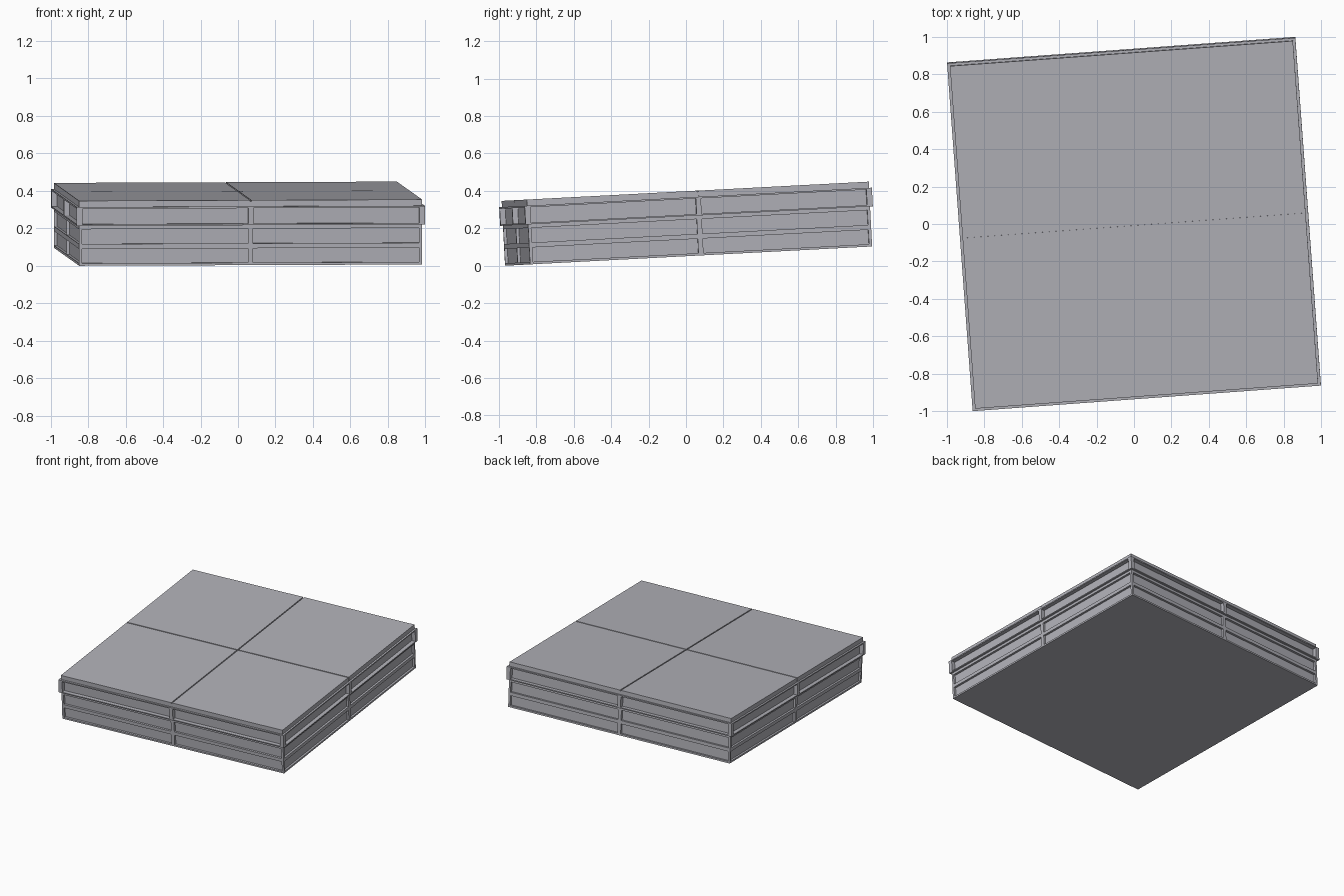
import bpy, bmesh
from math import radians
from mathutils import Matrix, Vector

if "Cube" in bpy.data.objects:
    bpy.data.objects.remove(bpy.data.objects["Cube"])

grey = bpy.data.materials.new("light grey")
grey.use_nodes = True
colour = (0.44, 0.44, 0.48, 1)
grey.diffuse_color = colour
grey.node_tree.nodes["Principled BSDF"].inputs["Base Color"].default_value = colour

CORE, BODY, RIM = 0.902, 0.918, 0.932    # half widths
MID = 0.0135                             # half width of the centre posts
RIM_LOW, RIM_HIGH, TOP = 0.214, 0.314, 0.347
GROOVE, GROOVE_DEPTH = 0.004, 0.006

parts = []


def make_part(name, boxes):
    """Make one object from boxes given as (low corner, high corner)."""
    bm = bmesh.new()
    for low, high in boxes:
        low, high = Vector(low), Vector(high)
        place = Matrix.Translation((low + high) / 2) @ Matrix.Diagonal((*(high - low), 1))
        bmesh.ops.create_cube(bm, size=1, matrix=place)
    mesh = bpy.data.meshes.new(name)
    bm.to_mesh(mesh)
    bm.free()
    mesh.materials.append(grey)
    obj = bpy.data.objects.new(name, mesh)
    bpy.context.collection.objects.link(obj)
    parts.append(obj)


def layer(half, z0, z1):
    return (-half, -half, z0), (half, half, z1)


def posts(half, z0, z1):
    """Corner posts and one centre post on each side."""
    boxes = []
    for s in (-1, 1):
        a, b = sorted((s * CORE, s * half))
        boxes.append(((-MID, a, z0), (MID, b, z1)))
        boxes.append(((a, -MID, z0), (b, MID, z1)))
        for t in (-1, 1):
            c, d = sorted((t * CORE, t * half))
            boxes.append(((a, c, z0), (b, d, z1)))
    return boxes


# Recessed panels behind the frames
make_part("core", [layer(CORE, 0.005, RIM_HIGH)])

# Lower frame with two rows of panels
rails = [(0, 0.013), (0.09, 0.116), (0.195, RIM_LOW)]
make_part("lower_frame", [layer(BODY, *r) for r in rails]
          + posts(BODY, rails[0][1], rails[1][0])
          + posts(BODY, rails[1][1], rails[2][0]))

# Protruding rim frame with one row of panels
make_part("rim_frame", [layer(RIM, RIM_LOW, 0.222), layer(RIM, 0.305, RIM_HIGH)]
          + posts(RIM, 0.222, 0.305))

# Top slab and its four plates, separated by a cross groove
make_part("top_slab", [layer(BODY - 0.001, RIM_HIGH, TOP - GROOVE_DEPTH)])
plates = []
for x0, x1 in ((-BODY, -GROOVE), (GROOVE, BODY)):
    for y0, y1 in ((-BODY, -GROOVE), (GROOVE, BODY)):
        plates.append(((x0, y0, RIM_HIGH), (x1, y1, TOP)))
make_part("top_plates", plates)

# Turn and tilt the whole platform, then stand it on the ground
pose = Matrix.Rotation(radians(3.0), 4, "X") @ Matrix.Rotation(radians(4.2), 4, "Z")
for obj in parts:
    obj.data.transform(pose)
points = [v.co for obj in parts for v in obj.data.vertices]
low = Vector([min(p[i] for p in points) for i in range(3)])
high = Vector([max(p[i] for p in points) for i in range(3)])
shift = Vector((-(low.x + high.x) / 2, -(low.y + high.y) / 2, -low.z))
for obj in parts:
    obj.data.transform(Matrix.Translation(shift))
